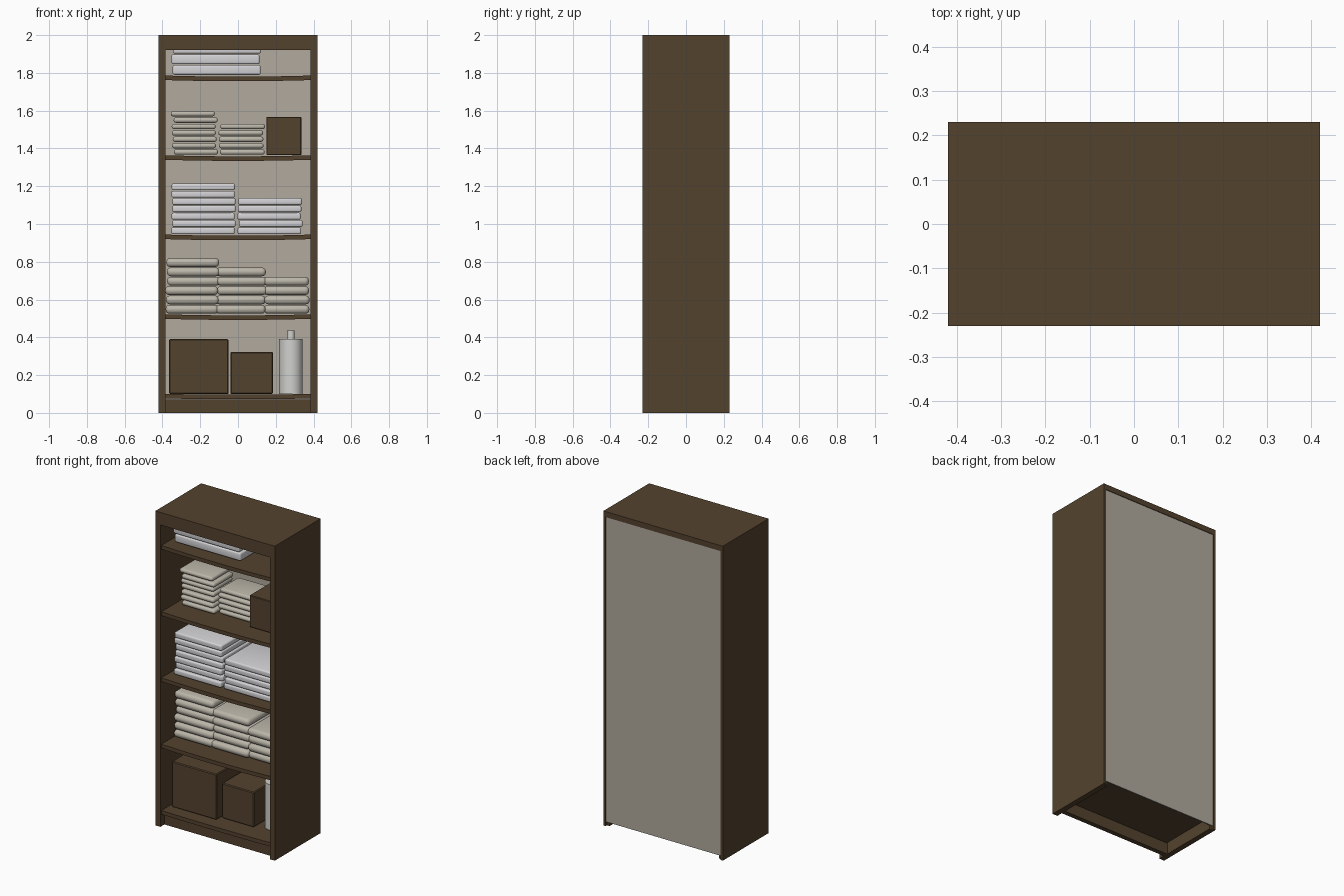
import bpy, bmesh, random
from mathutils import Matrix, Vector

random.seed(4)
if "Cube" in bpy.data.objects:
    bpy.data.objects.remove(bpy.data.objects["Cube"])


def material(name, r, g, b):
    m = bpy.data.materials.new(name)
    m.use_nodes = True
    m.diffuse_color = (r, g, b, 1)
    m.node_tree.nodes["Principled BSDF"].inputs["Base Color"].default_value = (r, g, b, 1)
    return m


WOOD = material("dark wood", 0.088, 0.055, 0.027)
BACK = material("warm grey board", 0.44, 0.40, 0.34)
WHITE = material("white linen", 0.66, 0.65, 0.67)
CREAM = material("cream towel", 0.50, 0.47, 0.40)
PLASTIC = material("pale plastic", 0.64, 0.64, 0.62)


def add_block(bm, lo, hi, bevel=0, segments=1):
    """Add a box between two corners, optionally with rounded edges."""
    lo, hi = Vector(lo), Vector(hi)
    mat = Matrix.Translation((lo + hi) / 2) @ Matrix.Diagonal((hi - lo).to_4d())
    verts = bmesh.ops.create_cube(bm, size=1, matrix=mat)["verts"]
    if bevel:
        edges = list({e for v in verts for e in v.link_edges})
        bmesh.ops.bevel(bm, geom=edges, offset=bevel, segments=segments,
                        profile=0.5, affect='EDGES')


def finish(name, bm, mat, smooth=False):
    mesh = bpy.data.meshes.new(name)
    bm.to_mesh(mesh)
    bm.free()
    obj = bpy.data.objects.new(name, mesh)
    bpy.context.collection.objects.link(obj)
    mesh.materials.append(mat)
    if smooth:
        bpy.ops.object.select_all(action='DESELECT')
        obj.select_set(True)
        bpy.context.view_layer.objects.active = obj
        bpy.ops.object.shade_smooth_by_angle(angle=0.7)
    return obj


def block(name, lo, hi, mat, bevel=0):
    bm = bmesh.new()
    add_block(bm, lo, hi, bevel)
    return finish(name, bm, mat)


def shelf(name, top, sag):
    """A board that dips slightly in the middle."""
    bm = bmesh.new()
    add_block(bm, (-IN, -0.22, top - 0.024), (IN, 0.215, top))
    long_edges = [e for e in bm.edges if abs(e.verts[0].co.x - e.verts[1].co.x) > 0.1]
    bmesh.ops.subdivide_edges(bm, edges=long_edges, cuts=7, use_grid_fill=True)
    for v in bm.verts:
        v.co.z -= sag * (1 - (v.co.x / IN) ** 2)
    finish(name, bm, WOOD)


def stack(name, x0, x1, y0, y1, z, count, pitch, height, bevel, mat, jitter):
    """A pile of folded cloths, each shifted a little."""
    bm = bmesh.new()
    for i in range(count):
        dx, dy = (random.uniform(-jitter, jitter) for _ in range(2))
        base = z + i * pitch
        add_block(bm, (x0 + dx, y0 + dy, base), (x1 + dx, y1 + dy, base + height), bevel, 3)
    finish(name, bm, mat, True)


W, D, IN = 0.42, 0.23, 0.385

# Cabinet case
for side, s in (("left", 1), ("right", -1)):
    xs = sorted((s * IN, s * W))
    block(side + "_side_panel", (xs[0], -D, 0), (xs[1], 0.218, 1.965), WOOD)
    xs = sorted((s * 0.405, s * W))
    block(side + "_back_edge", (xs[0], 0.218, 0), (xs[1], D, 1.965), WOOD)
block("top_panel", (-W, -D, 1.965), (W, D, 2), WOOD)
block("header_rail", (-IN, -D, 1.92), (IN, -0.2, 1.965), WOOD)
block("plinth", (-IN, -0.19, 0), (IN, -0.16, 0.072), WOOD)
block("back_panel", (-0.405, 0.218, 0.025), (0.405, 0.226, 1.965), BACK)

# Shelves
for i, top in enumerate((0.1, 0.522, 0.944, 1.364, 1.786)):
    shelf("shelf_%d" % (i + 1), top, 0.006 if i else 0.003)

# Bottom compartment
block("large_storage_box", (-0.365, -0.145, 0.1), (-0.05, 0.15, 0.39), WOOD, 0.005)
block("medium_storage_box", (-0.04, -0.105, 0.1), (0.185, 0.14, 0.323), WOOD, 0.005)
bm = bmesh.new()
for radius, z0, z1 in ((0.062, 0.1, 0.39), (0.02, 0.39, 0.435)):
    bmesh.ops.create_cone(bm, cap_ends=True, segments=32, radius1=radius, radius2=radius,
                          depth=z1 - z0, matrix=Matrix.Translation((0.28, -0.02, (z0 + z1) / 2)))
finish("bottle", bm, PLASTIC, True)

# Thick towels
for name, x0, x1, count in (("left", -0.38, -0.1, 6), ("middle", -0.115, 0.15, 5),
                            ("right", 0.135, 0.375, 4)):
    stack(name + "_towel_stack", x0, x1, -0.105, 0.16, 0.525, count, 0.0495, 0.047,
          0.021, CREAM, 0.006)

# Folded sheets
for name, x0, x1, count in (("left", -0.352, -0.018, 7), ("right", 0.002, 0.338, 5)):
    stack(name + "_sheet_stack", x0, x1, -0.14, 0.16, 0.946, count, 0.0388, 0.036,
          0.009, WHITE, 0.006)

# Small towels and box
stack("left_small_towel_stack", -0.348, -0.115, -0.08, 0.12, 1.367, 7, 0.0338, 0.028,
      0.0125, CREAM, 0.009)
stack("right_small_towel_stack", -0.098, 0.138, -0.06, 0.13, 1.367, 5, 0.0338, 0.028,
      0.0125, CREAM, 0.006)
block("small_storage_box", (0.15, -0.1, 1.365), (0.335, 0.1, 1.567), WOOD, 0.004)

# Blankets on the top shelf
stack("blanket_stack", -0.348, 0.118, -0.15, 0.15, 1.79, 3, 0.056, 0.052, 0.01, WHITE, 0.004)
